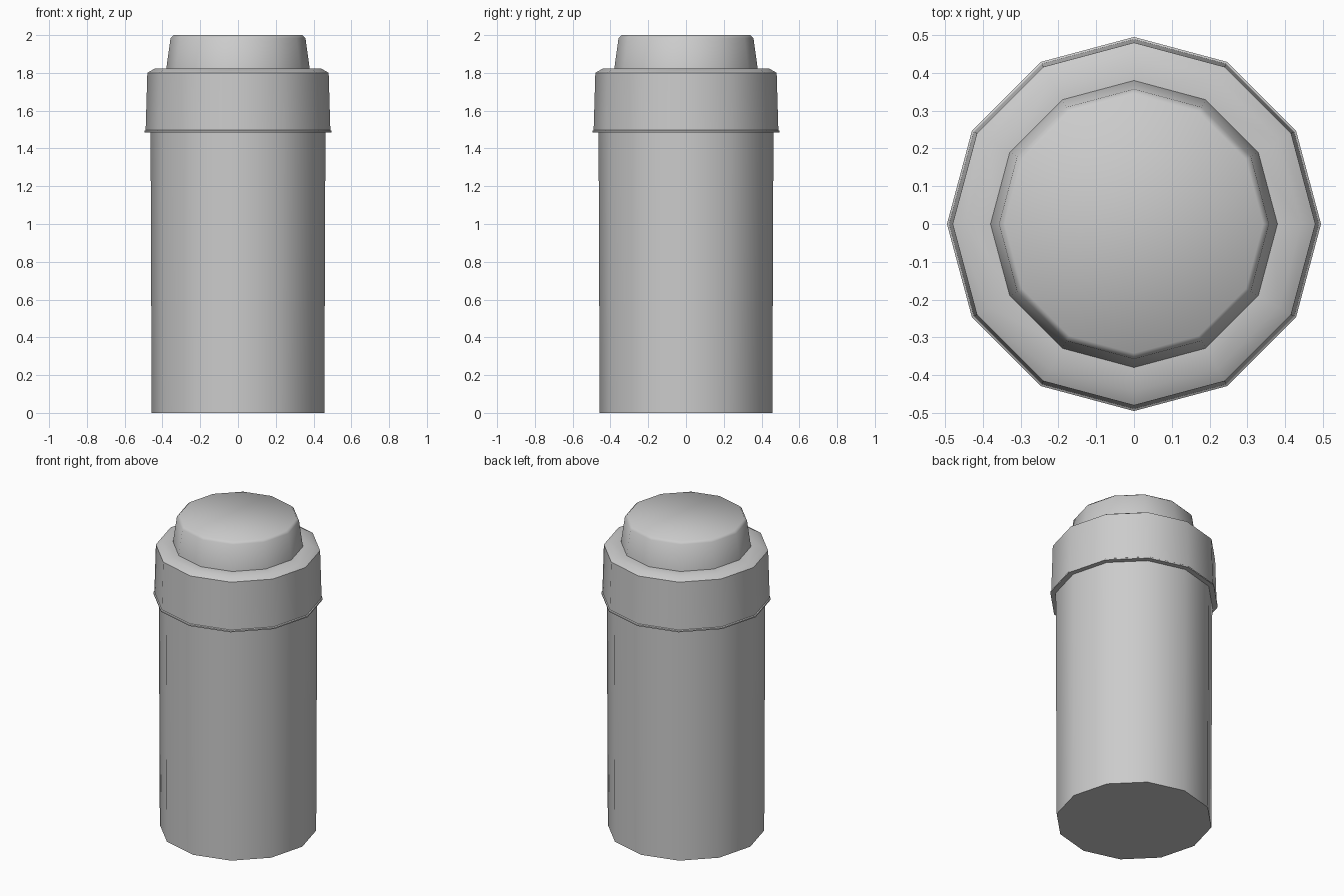
import bpy
import bmesh
from math import cos, sin, tau, radians

SIDES = 12

old = bpy.data.objects.get("Cube")
if old:
    bpy.data.objects.remove(old, do_unlink=True)

grey = bpy.data.materials.new("plain grey")
grey.use_nodes = True
colour = (0.6, 0.6, 0.6, 1)
grey.diffuse_color = colour
grey.node_tree.nodes["Principled BSDF"].inputs["Base Color"].default_value = colour


def turned(name, profile, angle):
    """Turn a (radius, height) profile into a capped twelve-sided solid."""
    bm = bmesh.new()
    rings = [[bm.verts.new((r * cos(tau * i / SIDES), r * sin(tau * i / SIDES), z))
              for i in range(SIDES)] for r, z in profile]
    for low, high in zip(rings, rings[1:]):
        for i in range(SIDES):
            j = (i + 1) % SIDES
            bm.faces.new((low[i], low[j], high[j], high[i]))
    bm.faces.new(rings[0][::-1])
    bm.faces.new(rings[-1])
    mesh = bpy.data.meshes.new(name)
    bm.to_mesh(mesh)
    bm.free()
    mesh.materials.append(grey)
    obj = bpy.data.objects.new(name, mesh)
    bpy.context.collection.objects.link(obj)
    bpy.ops.object.select_all(action="DESELECT")
    obj.select_set(True)
    bpy.context.view_layer.objects.active = obj
    bpy.ops.object.shade_smooth_by_angle(angle=radians(angle))
    return obj


# Slightly flared container
turned("body", [(0.457, 0), (0.463, 1.5)], 40)

# Screw collar with a thin lip below and a chamfered shoulder
turned("collar", [(0.495, 1.485), (0.495, 1.493), (0.489, 1.497),
                  (0.48, 1.80), (0.443, 1.822), (0.37, 1.822)], 35)

# Tapered cap with a bevelled top edge
turned("cap", [(0.38, 1.82), (0.357, 1.985), (0.342, 2.0)], 50)
